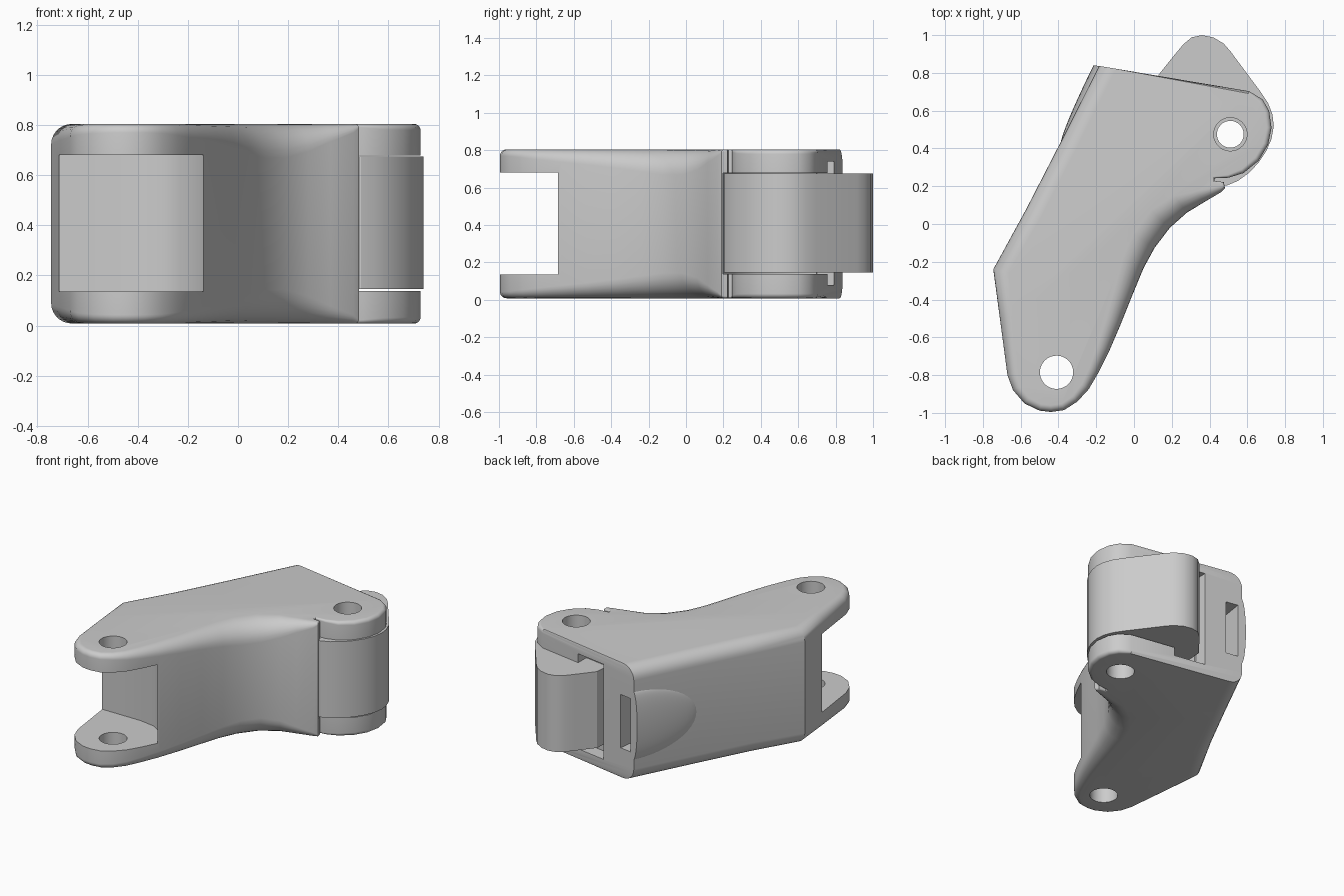
import bpy, bmesh, math
from mathutils import Vector, Matrix

if "Cube" in bpy.data.objects:
    bpy.data.objects.remove(bpy.data.objects["Cube"])

Z0, Z1 = 0.008, 0.804


def finish(name, bm):
    bmesh.ops.recalc_face_normals(bm, faces=bm.faces)
    me = bpy.data.meshes.new(name)
    bm.to_mesh(me)
    bm.free()
    ob = bpy.data.objects.new(name, me)
    bpy.context.collection.objects.link(ob)
    return ob


def loft(name, rings):
    bm = bmesh.new()
    vs = [[bm.verts.new(p) for p in r] for r in rings]
    n = len(vs[0])
    for a, b in zip(vs, vs[1:]):
        for i in range(n):
            j = (i + 1) % n
            bm.faces.new((a[i], a[j], b[j], b[i]))
    bm.faces.new(vs[0][::-1])
    bm.faces.new(vs[-1])
    return finish(name, bm)


def prism(name, pts, z0, z1):
    return loft(name, [[(x, y, z) for x, y in pts] for z in (z0, z1)])


def circle(cx, cy, r, n=40):
    return [(cx + r * math.cos(2 * math.pi * i / n), cy + r * math.sin(2 * math.pi * i / n))
            for i in range(n)]


def inset(outline, k):
    """Outline moved inward by k times each edge's own rounding radius."""
    out = []
    n = len(outline)
    for i in range(n):
        p, q, s = (Vector(outline[(i + d) % n][:2]) for d in (-1, 0, 1))
        rp, rn = outline[i - 1][2] * k, outline[i][2] * k
        d1, d2 = (q - p).normalized(), (s - q).normalized()
        n1, n2 = Vector((-d1.y, d1.x)), Vector((-d2.y, d2.x))
        if d1.dot(d2) > 0.7:
            m = (n1 + n2).normalized()
            out.append(q + m * (rp + rn) / 2 / m.dot(n1))
        else:
            det = n1.x * n2.y - n1.y * n2.x
            out.append(q + Vector(((rp * n2.y - rn * n1.y) / det, (n1.x * rn - n2.x * rp) / det)))
    return out


def rounded_body(name, outline, steps=7):
    radii = []
    for i, o in enumerate(outline):
        a, b = outline[i - 1][2], o[2]
        radii.append(max(a, b) if min(a, b) == 0 else (a + b) / 2)
    low, high = [], []
    for s in range(steps + 1):
        t = math.pi / 2 * s / steps
        pts = inset(outline, 1 - math.cos(t))
        h = [r * (1 - math.sin(t)) for r in radii]
        high.append([(p.x, p.y, Z1 - d) for p, d in zip(pts, h)])
        low.append([(p.x, p.y, Z0 + d) for p, d in zip(pts, h)])
    return loft(name, low[::-1] + high)


def cut(ob, cutter):
    m = ob.modifiers.new("cut", 'BOOLEAN')
    m.operation = 'DIFFERENCE'
    m.solver = 'EXACT'
    m.object = cutter
    bpy.context.view_layer.objects.active = ob
    bpy.ops.object.modifier_apply(modifier=m.name)
    bpy.data.objects.remove(cutter)


# Main link body: x, y, rounding radius of the following edge
outline = [
    (-.185, .837, .09), (-.39, .43, .09), (-.57, .08, .09), (-.745, -.24, .07),
    (-.71, -.50, .06), (-.67, -.80, .045), (-.64, -.88, .04), (-.58, -.95, .035),
    (-.50, -.988, .035), (-.44, -.995, .035), (-.37, -.985, .035), (-.30, -.94, .04),
    (-.24, -.875, .05), (-.19, -.79, .06), (-.13, -.67, .075), (-.07, -.53, .09),
    (-.01, -.38, .11), (.05, -.235, .13), (.11, -.125, .14), (.19, -.02, .13),
    (.28, .06, .09), (.37, .115, .05), (.46, .168, .02), (.482, .19, .012),
    (.475, .222, .01), (.425, .228, .01), (.425, .242, .01), (.50, .245, .02),
    (.58, .27, .025), (.66, .335, .025), (.71, .42, .025), (.728, .51, .025),
    (.715, .60, .025), (.68, .66, .025), (.61, .703, 0),
]
body = rounded_body("link_body", outline)

# Front fork gap, rear hinge cavity, stop pocket, cord slot
cut(body, prism("c", [(-.05, -.69), (-.135, -.69), (-.20, -.56), (-.30, -.49), (-.42, -.47),
                      (-.58, -.47), (-.9, -.47), (-.9, -1.1), (-.05, -1.1)], .135, .68))
cut(body, prism("c", [(.09, 1.05), (.09, .56), (.16, .38), (.25, .28), (.35, .225), (.44, .202),
                      (.56, .19), (.95, .25), (.95, 1.05)], .138, .678))
cut(body, prism("c", [(.08, .9), (.08, .70), (.30, .665), (.30, .9)], .08, .74))
cut(body, prism("c", [(-.145, .9), (-.19, .60), (-.10, .58), (-.06, .9)], .21, .58))

# Pin holes
FRONT, REAR = (-.41, -.785), (.51, .475)
for c in (FRONT, REAR):
    cut(body, prism("c", circle(*c, .088), -.1, .9))

# Knuckle held between the rear ears
knuckle = prism("knuckle", [
    (.13, .79), (.115, .58), (.18, .39), (.26, .295), (.36, .237), (.44, .212), (.49, .203),
    (.55, .228), (.61, .272), (.66, .325), (.70, .385), (.728, .45), (.74, .52), (.733, .58),
    (.71, .64), (.67, .70), (.51, .915), (.475, .955), (.42, .988), (.36, 1.0), (.305, .988),
    (.26, .95), (.22, .902)], .145, .675)
cut(knuckle, prism("c", circle(*REAR, .071), -.1, .9))

# Soft bulge on the back of the body beside the cord slot
bm = bmesh.new()
bmesh.ops.create_uvsphere(bm, u_segments=40, v_segments=24, radius=1)
axis = math.atan2(.41, .205)
bmesh.ops.transform(bm, verts=bm.verts, matrix=Matrix.Translation((-.18, .83, .40))
                    @ Matrix.Rotation(axis, 4, 'Z') @ Matrix.Diagonal((.46, .035, .24, 1)))
res = bmesh.ops.bisect_plane(bm, geom=bm.verts[:] + bm.edges[:] + bm.faces[:],
                             plane_co=(-.185, .836, 0), plane_no=(.166, .986, 0), clear_outer=True)
bmesh.ops.holes_fill(bm, edges=[e for e in bm.edges if e.is_boundary])
bulge = finish("cord_bulge", bm)
cut(bulge, prism("c", [(-.145, .9), (-.19, .60), (-.10, .58), (-.06, .9)], .21, .58))

# Smooth shading with sharp rims
bpy.ops.object.select_all(action='DESELECT')
for ob in (body, knuckle, bulge):
    ob.select_set(True)
bpy.context.view_layer.objects.active = body
bpy.ops.object.shade_smooth_by_angle(angle=math.radians(30))
